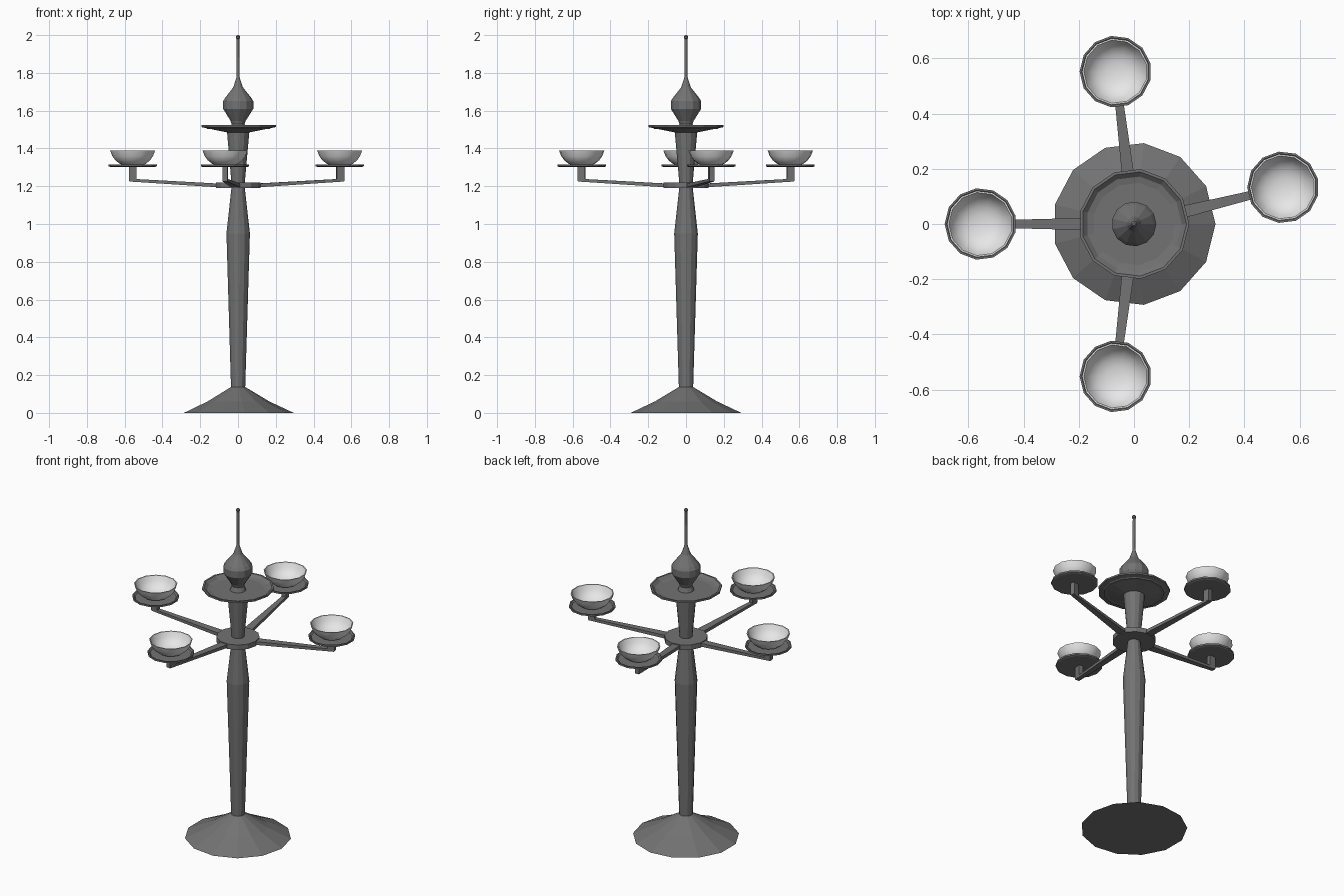
import bpy
import bmesh
from math import cos, sin, tau, radians
from mathutils import Matrix

SIDES = 13
STEP = tau / SIDES

if "Cube" in bpy.data.objects:
    bpy.data.objects.remove(bpy.data.objects["Cube"])


def make_material(name, value):
    mat = bpy.data.materials.new(name)
    mat.use_nodes = True
    color = (value, value, value, 1)
    mat.diffuse_color = color
    mat.node_tree.nodes["Principled BSDF"].inputs["Base Color"].default_value = color
    return mat


metal = make_material("dark grey metal", 0.17)
white = make_material("white glaze", 0.8)


def finish(bm, name, mat, matrix=None, smooth=False):
    bmesh.ops.recalc_face_normals(bm, faces=bm.faces)
    mesh = bpy.data.meshes.new(name)
    bm.to_mesh(mesh)
    bm.free()
    mesh.materials.append(mat)
    obj = bpy.data.objects.new(name, mesh)
    bpy.context.collection.objects.link(obj)
    if matrix:
        obj.matrix_world = matrix
    if smooth:
        bpy.ops.object.select_all(action='DESELECT')
        obj.select_set(True)
        bpy.context.view_layer.objects.active = obj
        bpy.ops.object.shade_smooth_by_angle(angle=radians(40))
    return obj


def lathe(name, profile, mat=metal, matrix=None, smooth=False):
    """Turn a (radius, height) profile around z; the ends are capped."""
    bm = bmesh.new()
    rings = [[bm.verts.new((r * cos(i * STEP), r * sin(i * STEP), z))
              for i in range(SIDES)] for r, z in profile]
    for a, b in zip(rings, rings[1:]):
        for i in range(SIDES):
            j = (i + 1) % SIDES
            bm.faces.new((a[i], a[j], b[j], b[i]))
    bm.faces.new(rings[0])
    bm.faces.new(rings[-1])
    return finish(bm, name, mat, matrix, smooth)


def beam(name, start, end, matrix):
    """Tapered bar along x; each end is (x, half width, bottom, top)."""
    bm = bmesh.new()
    bmesh.ops.create_cube(bm, size=2)
    for v in bm.verts:
        x, half, low, high = start if v.co.x < 0 else end
        v.co = (x, half * v.co.y, low if v.co.z < 0 else high)
    return finish(bm, name, metal, matrix)


# Foot and shaft
lathe("foot", [(0.295, 0), (0.165, 0.061), (0.038, 0.137)])
lathe("shaft", [(0.038, 0.13), (0.063, 0.95), (0.036, 1.19),
                (0.036, 1.22), (0.06, 1.488)])
lathe("hub", [(0.12, 1.19), (0.12, 1.22)])

# Wide drip tray with a raised lip
lathe("top_tray", [(0.06, 1.485), (0.2, 1.513), (0.2, 1.523),
                   (0.19, 1.523), (0.168, 1.503), (0.03, 1.503)])

# Vase-shaped finial with a thin spire and ball tip
lathe("finial", [(0.045, 1.503), (0.035, 1.53), (0.04, 1.545),
                 (0.081, 1.61), (0.081, 1.65), (0.07, 1.668),
                 (0.03, 1.718), (0.025, 1.726), (0.012, 1.765),
                 (0.008, 1.78)])
lathe("spire", [(0.008, 1.77), (0.007, 1.982)])
lathe("spire_tip", [(0.005, 1.977), (0.011, 1.984), (0.011, 1.993), (0.005, 2.0)])

# Four arms grow from every third facet of the hub
REACH = 0.556
for n, facet in enumerate((0.5, 3.5, 6.5, 9.5), 1):
    turn = Matrix.Rotation(facet * STEP, 4, 'Z')
    seat = turn @ Matrix.Translation((REACH, 0, 0))
    beam(f"arm_{n}", (0.1, 0.024, 1.194, 1.214), (0.575, 0.012, 1.225, 1.24), turn)
    beam(f"arm_post_{n}", (0.537, 0.013, 1.228, 1.306), (0.577, 0.013, 1.228, 1.306), turn)
    lathe(f"saucer_{n}", [(0.12, 1.302), (0.13, 1.306), (0.13, 1.316),
                          (0.123, 1.316), (0.115, 1.309), (0.03, 1.309)], metal, seat)
    lathe(f"bowl_{n}", [(0.045, 1.309), (0.07, 1.319), (0.093, 1.337),
                        (0.109, 1.359), (0.121, 1.389), (0.115, 1.389),
                        (0.103, 1.361), (0.087, 1.341), (0.065, 1.325),
                        (0.035, 1.316), (0.005, 1.314)], white, seat, smooth=True)
